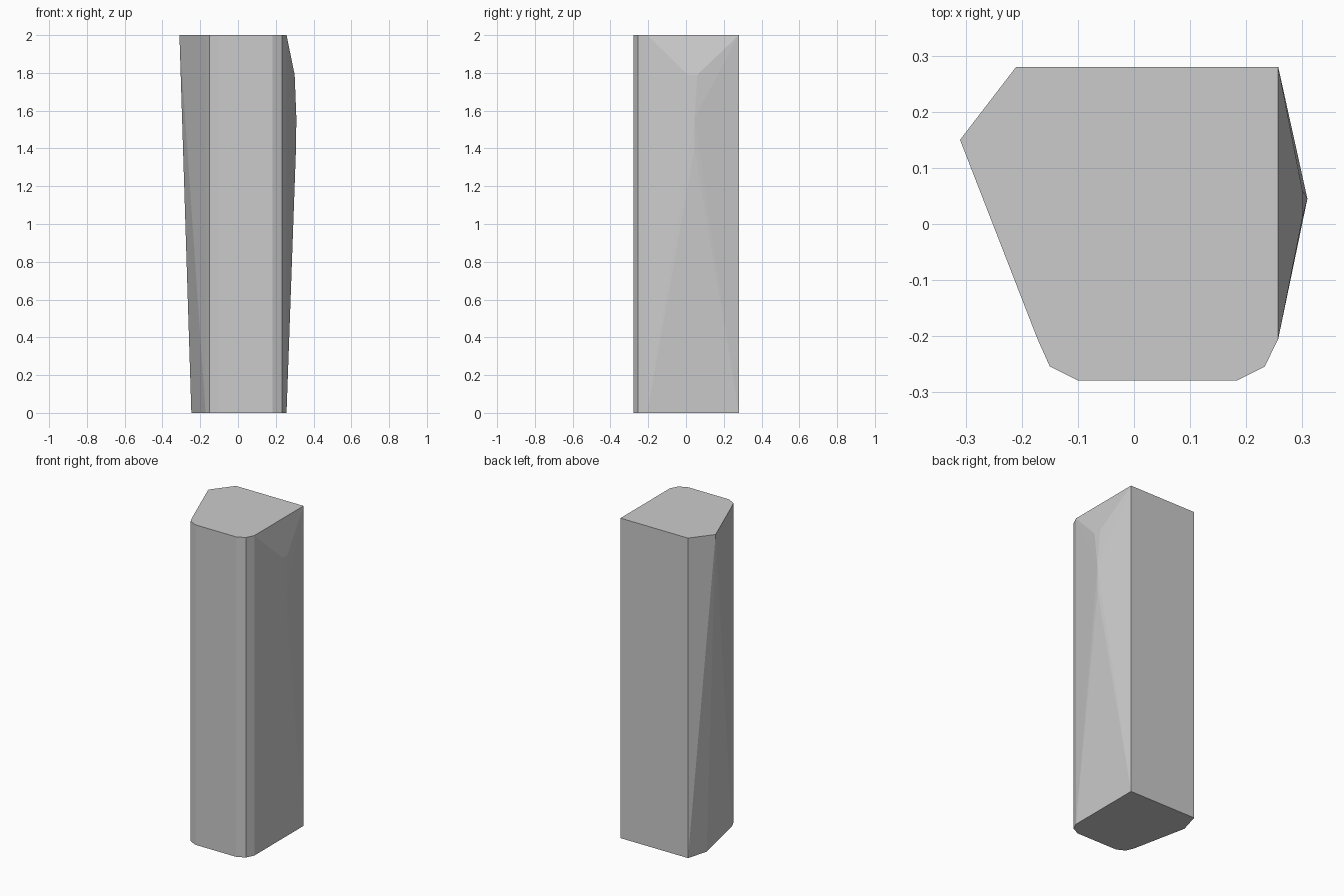
import bpy, bmesh, math

if "Cube" in bpy.data.objects:
    bpy.data.objects.remove(bpy.data.objects["Cube"])

# Shared footprint of the pillar: flat back, chamfered front corners
profile = [(-0.21, 0.28), (0.257, 0.28), (0.257, -0.205), (0.233, -0.254),
           (0.183, -0.279), (-0.10, -0.279), (-0.15, -0.254), (-0.172, -0.205)]
points = [(x, y, z) for z in (0, 2) for x, y in profile]

# Left ridge leans outward toward the top
points += [(-0.247, 0.15, 0), (-0.31, 0.15, 2)]

# Right side bulge, highest in the upper part
points += [(0.30, 0.01, 1.79), (0.30, 0.06, 1.79),
           (0.309, 0.045, 1.56), (0.307, 0.045, 1.4)]

# Faceted stone block as the hull of these points
bm = bmesh.new()
for p in points:
    bm.verts.new(p)
hull = bmesh.ops.convex_hull(bm, input=bm.verts)
unused = {g for g in hull["geom_interior"] if isinstance(g, bmesh.types.BMVert)}
bmesh.ops.delete(bm, geom=list(unused), context='VERTS')
bmesh.ops.dissolve_limit(bm, angle_limit=math.radians(0.3),
                         verts=bm.verts, edges=bm.edges)
bmesh.ops.recalc_face_normals(bm, faces=bm.faces)

mesh = bpy.data.meshes.new("stone_pillar")
bm.to_mesh(mesh)
bm.free()
pillar = bpy.data.objects.new("stone_pillar", mesh)
bpy.context.collection.objects.link(pillar)
